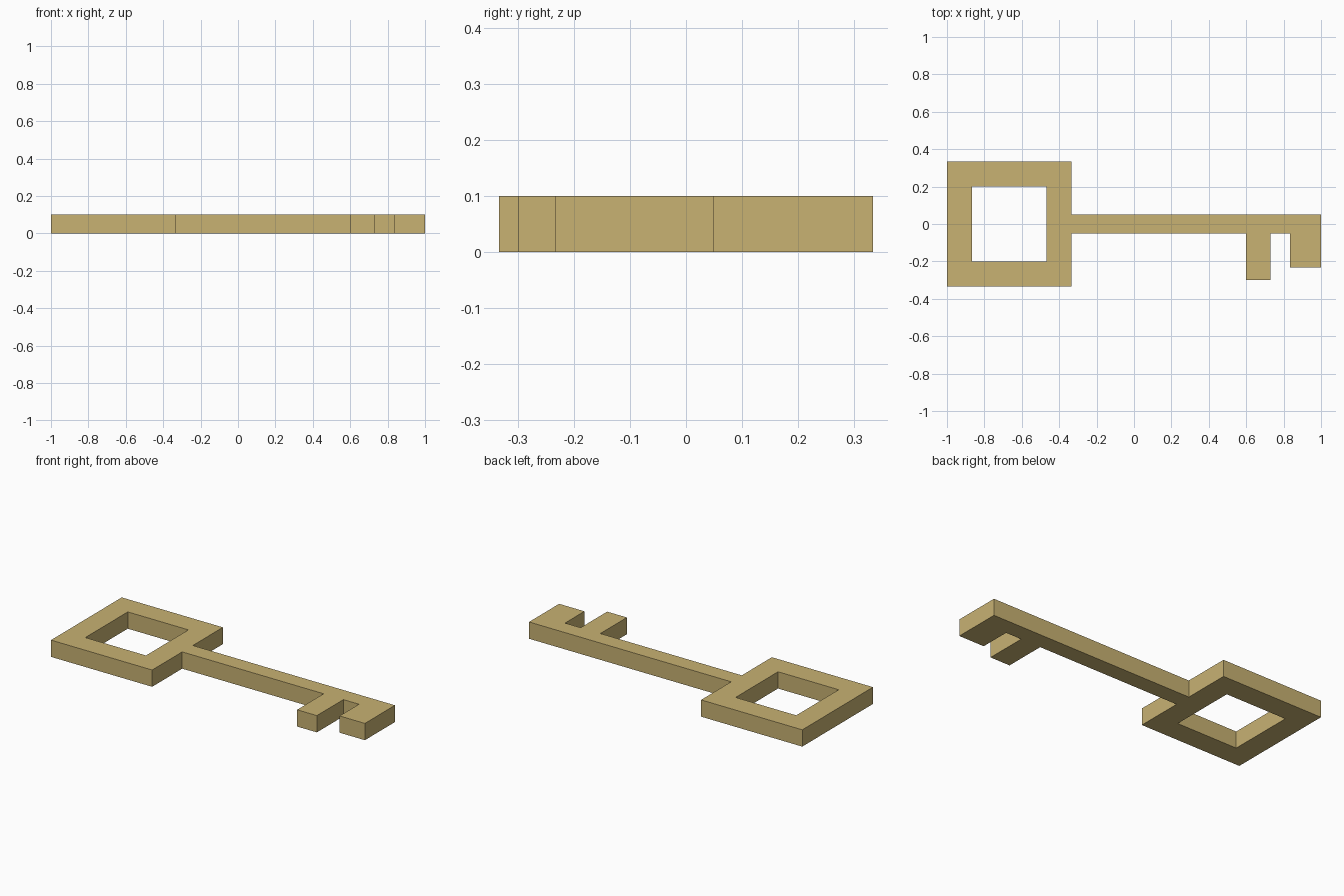
import bpy
import bmesh

THICKNESS = 0.1

cube = bpy.data.objects.get("Cube")
if cube:
    bpy.data.objects.remove(cube, do_unlink=True)

# Brass material
brass = bpy.data.materials.new("brass")
brass.use_nodes = True
colour = (0.578, 0.445, 0.171, 1)
brass.diffuse_color = colour
brass.node_tree.nodes["Principled BSDF"].inputs["Base Color"].default_value = colour

# Dimensions in plan
bow_right, bow_half = -0.333, 0.333
shaft_half = 0.05
outline = [
    # bow and top of shaft
    (-1, -bow_half), (bow_right, -bow_half), (bow_right, -shaft_half),
    # long tooth
    (0.6, -shaft_half), (0.6, -0.3), (0.73, -0.3), (0.73, -shaft_half),
    # short tooth
    (0.833, -shaft_half), (0.833, -0.233), (1, -0.233),
    # back edge of shaft and bow
    (1, shaft_half), (bow_right, shaft_half), (bow_right, bow_half), (-1, bow_half),
]
bow_hole = [(-0.867, -0.2), (-0.467, -0.2), (-0.467, 0.2), (-0.867, 0.2)]


def add_loop(bm, points):
    """Closed ring of edges on the ground plane."""
    verts = [bm.verts.new((x, y, 0)) for x, y in points]
    return [bm.edges.new((v, verts[(i + 1) % len(verts)])) for i, v in enumerate(verts)]


# Key body: fill the outline around the hole, then extrude it upward
bm = bmesh.new()
edges = add_loop(bm, outline) + add_loop(bm, bow_hole)
bmesh.ops.triangle_fill(bm, edges=edges, use_beauty=True, normal=(0, 0, 1))
extruded = bmesh.ops.extrude_face_region(bm, geom=bm.faces[:], use_keep_orig=True)
top = [g for g in extruded["geom"] if isinstance(g, bmesh.types.BMVert)]
bmesh.ops.translate(bm, verts=top, vec=(0, 0, THICKNESS))
bmesh.ops.recalc_face_normals(bm, faces=bm.faces[:])

mesh = bpy.data.meshes.new("key")
bm.to_mesh(mesh)
bm.free()
mesh.materials.append(brass)
key = bpy.data.objects.new("key", mesh)
bpy.context.collection.objects.link(key)
